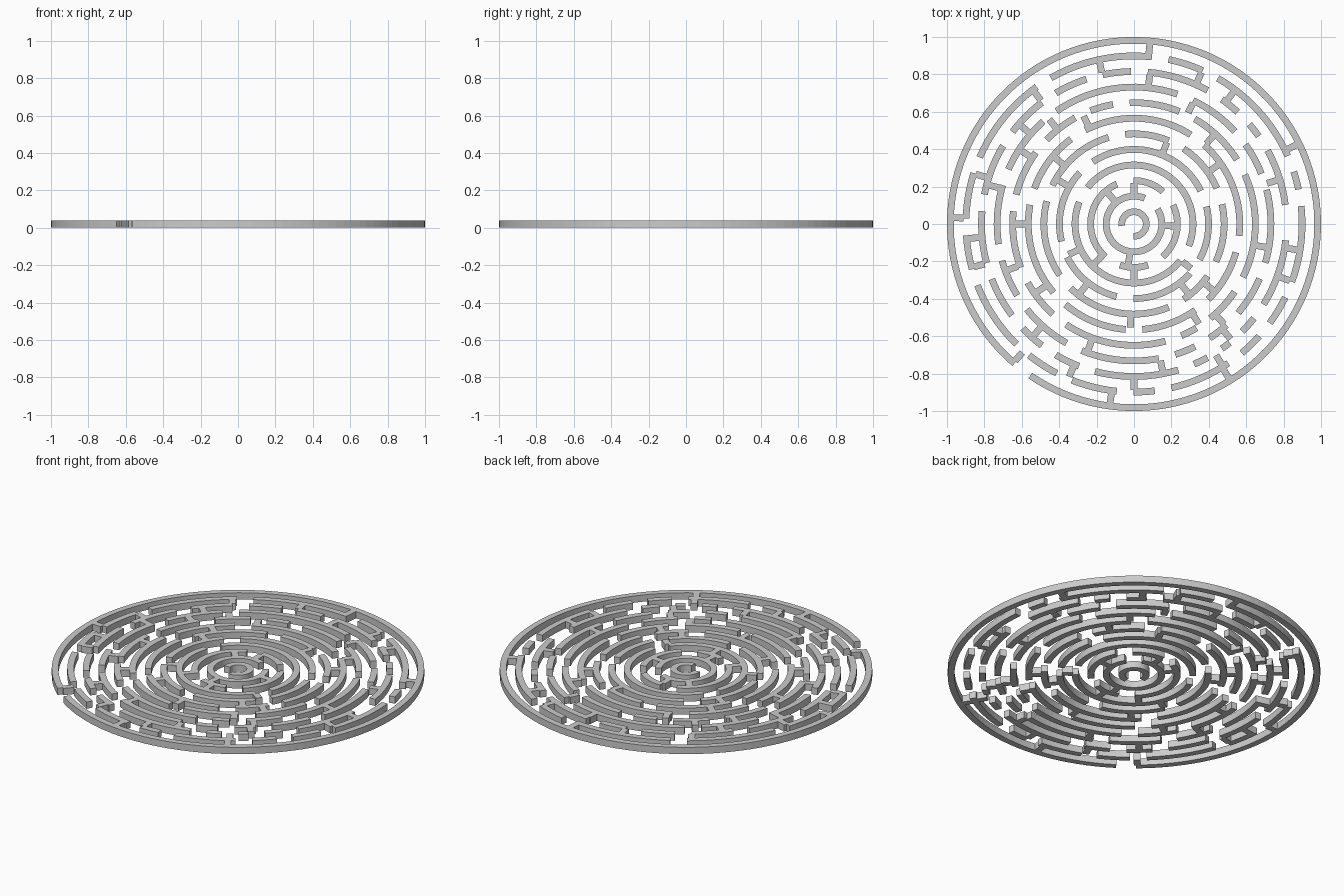
import bpy, bmesh, math

if "Cube" in bpy.data.objects:
    bpy.data.objects.remove(bpy.data.objects["Cube"])

HEIGHT = 0.04      # wall height
WIDTH = 0.036      # wall thickness
PITCH = 1 / 12     # ring spacing
GAP = 0.09         # width of each opening

# Openings in each ring (centre angle in degrees), from the innermost ring out
GAPS = {
    1: [228],
    2: [50],
    3: [102, 37, 300, 240],
    4: [150, 330],
    5: [130, 20, 263, 200, 325],
    6: [101, 62, 18, 330, 298, 220, 160],
    7: [122, 53, 349, 310, 270, 225, 165],
    8: [96, 64, 28, 330, 305, 289, 232, 205, 170, 140, 115],
    9: [68, 39, 18, 340, 316, 300, 284, 244, 215, 192, 160, 128],
    10: [88, 105, 124, 58, 44, 32, 4, 357, 325, 312, 302, 290, 252, 236,
         220, 198, 172, 146],
    11: [122.5, 81, 63, 21, 9, 337, 321, 307, 280, 267, 245.5, 228.5,
         198.5, 181, 159.5],
    12: [232.5],
}

# Straight walls from ring k out to ring k + 1
SPOKES = {
    2: [90, 357, 262, 130],
    3: [270, 225],
    4: [322, 205],
    5: [68, 232, 308, 150],
    6: [35, 268, 140, 320],
    7: [180, 115, 48, 303, 215],
    8: [64, 129, 312, 250, 200, 147, 350],
    9: [84, 281, 139, 17, 310, 228, 165],
    10: [102, 66, 53, 351, 340, 302, 270, 247, 185, 195, 162.5, 127],
    11: [85, 26, 178, 262.4, 229, 301.6],
}


def polar(r, a):
    return r * math.cos(a), r * math.sin(a)


def extrude_strip(bm, pairs):
    """Solid wall from a list of (inner xy, outer xy) stations."""
    rows = []
    for p, q in pairs:
        rows.append([bm.verts.new((*p, 0)), bm.verts.new((*q, 0)),
                     bm.verts.new((*q, HEIGHT)), bm.verts.new((*p, HEIGHT))])
    for a, b in zip(rows, rows[1:]):
        for i in range(4):
            j = (i + 1) % 4
            bm.faces.new((a[i], a[j], b[j], b[i]))
    bm.faces.new(rows[0][::-1])
    bm.faces.new(rows[-1])


def finish(bm, name):
    bmesh.ops.recalc_face_normals(bm, faces=bm.faces)
    mesh = bpy.data.meshes.new(name)
    bm.to_mesh(mesh)
    bm.free()
    bpy.context.collection.objects.link(bpy.data.objects.new(name, mesh))


# Curved ring walls, cut by their openings
for k, gaps in GAPS.items():
    r1 = k * PITCH
    r0 = r1 - WIDTH
    half = GAP / 2 / (r1 - WIDTH / 2)
    if k == 12:
        half = math.radians(3.1)
    cs = sorted(math.radians(g % 360) for g in gaps)
    bm = bmesh.new()
    for c, nxt in zip(cs, cs[1:] + [cs[0] + math.tau]):
        a, b = c + half, nxt - half
        if b - a < 0.02:
            continue
        n = max(2, math.ceil((b - a) / math.radians(3)))
        angles = [a + (b - a) * i / n for i in range(n + 1)]
        extrude_strip(bm, [(polar(r0, t), polar(r1, t)) for t in angles])
    finish(bm, f"ring_wall_{k}")

# Straight radial walls
bm = bmesh.new()
for k, angs in SPOKES.items():
    r0, r1 = k * PITCH - 0.006, (k + 1) * PITCH - WIDTH + 0.006
    for deg in angs:
        t = math.radians(deg)
        sx, sy = -math.sin(t) * WIDTH / 2, math.cos(t) * WIDTH / 2
        pairs = []
        for r in (r0, r1):
            x, y = polar(r, t)
            pairs.append(((x - sx, y - sy), (x + sx, y + sy)))
        extrude_strip(bm, pairs)
finish(bm, "radial_walls")
